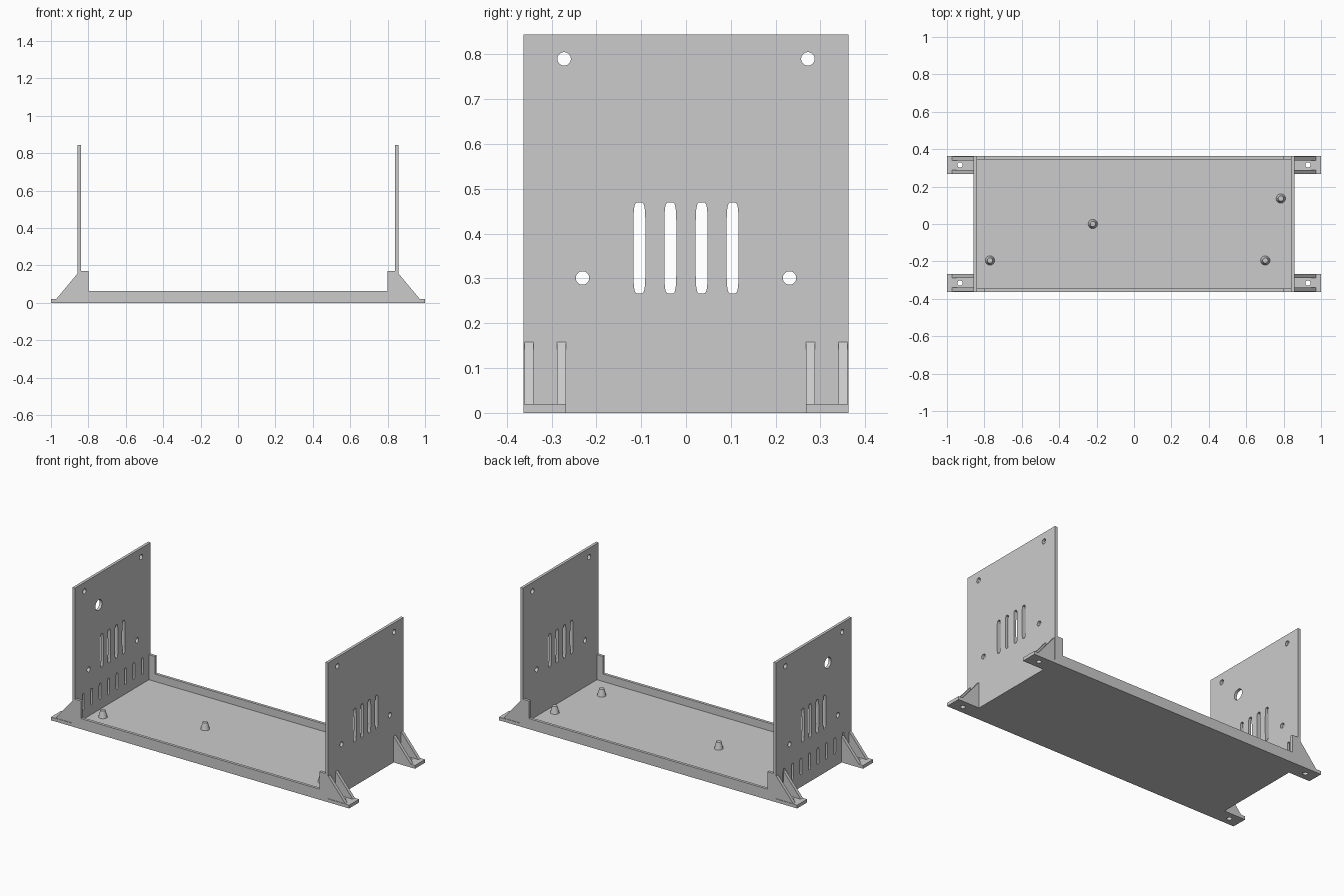
import bpy, bmesh
from math import cos, sin, pi, copysign
from mathutils import Matrix

cube = bpy.data.objects.get("Cube")
if cube:
    bpy.data.objects.remove(cube, do_unlink=True)

grey = bpy.data.materials.new("plain grey")
grey.use_nodes = True
colour = (0.6, 0.6, 0.6, 1)
grey.diffuse_color = colour
grey.node_tree.nodes["Principled BSDF"].inputs["Base Color"].default_value = colour

# Profile planes: columns send profile u, v and thickness w to world axes
PLANES = {
    "x": Matrix(((0, 0, 1, 0), (1, 0, 0, 0), (0, 1, 0, 0), (0, 0, 0, 1))),
    "y": Matrix(((1, 0, 0, 0), (0, 0, -1, 0), (0, 1, 0, 0), (0, 0, 0, 1))),
    "z": Matrix.Identity(4),
}
parts = []


def add_mesh(name, bm):
    mesh = bpy.data.meshes.new(name)
    bmesh.ops.recalc_face_normals(bm, faces=bm.faces)
    bm.to_mesh(mesh)
    bm.free()
    mesh.materials.clear()
    mesh.materials.append(grey)
    obj = bpy.data.objects.new(name, mesh)
    bpy.context.collection.objects.link(obj)
    parts.append(obj)


def sheet(name, plane, low, high, outlines):
    """Extrude an outline, with further outlines as holes, from low to high."""
    curve = bpy.data.curves.new(name + " profile", "CURVE")
    curve.dimensions = "2D"
    curve.fill_mode = "BOTH"
    curve.extrude = (high - low) / 2
    for outline in outlines:
        spline = curve.splines.new("POLY")
        spline.points.add(len(outline) - 1)
        for point, (u, v) in zip(spline.points, outline):
            point.co = (u, v, 0, 1)
        spline.use_cyclic_u = True
    helper = bpy.data.objects.new(name + " profile", curve)
    bpy.context.collection.objects.link(helper)
    graph = bpy.context.evaluated_depsgraph_get()
    mesh = bpy.data.meshes.new_from_object(helper.evaluated_get(graph))
    bm = bmesh.new()
    bm.from_mesh(mesh)
    bpy.data.objects.remove(helper, do_unlink=True)
    bpy.data.curves.remove(curve)
    bpy.data.meshes.remove(mesh)
    bmesh.ops.remove_doubles(bm, verts=bm.verts, dist=1e-5)
    middle = (low + high) / 2
    offset = {"x": (middle, 0, 0), "y": (0, middle, 0), "z": (0, 0, middle)}[plane]
    bm.transform(Matrix.Translation(offset) @ PLANES[plane])
    add_mesh(name, bm)


def rect(u0, u1, v0, v1):
    return [(u0, v0), (u1, v0), (u1, v1), (u0, v1)]


def rounded(u, v, ru, rv, power=1.0, steps=32):
    """Ellipse when power is 1, long rounded slot when it is smaller."""
    points = []
    for i in range(steps):
        a = 2 * pi * (i + 0.5) / steps
        c, s = cos(a), sin(a)
        points.append((u + ru * copysign(abs(c) ** power, c),
                       v + rv * copysign(abs(s) ** power, s)))
    return points


def circle(u, v, r):
    return rounded(u, v, r, r)


HALF_Y, WALL_IN, WALL_OUT, HEIGHT = 0.363, 0.84, 0.857, 0.844
RAIL_IN, FLOOR = 0.346, 0.018

# Floor
sheet("floor", "z", 0, FLOOR, [rect(-WALL_IN, WALL_IN, -RAIL_IN, RAIL_IN)])

# Front and back rails with raised corner posts
half = [(WALL_IN, 0), (WALL_IN, 0.17), (0.8, 0.17), (0.8, 0.064)]
rail = half + [(-x, z) for x, z in reversed(half)]
sheet("front_rail", "y", -HALF_Y, -RAIL_IN, [rail])
sheet("back_rail", "y", RAIL_IN, HALF_Y, [rail])

# Side walls with screw holes and vents; the right one has extra openings
wall = [rect(-HALF_Y, HALF_Y, 0, HEIGHT)]
for side in (-1, 1):
    wall += [circle(side * 0.272, 0.79, 0.015), circle(side * 0.231, 0.301, 0.015)]
wall += [rounded(y, 0.368, 0.0135, 0.102, 0.4) for y in (-0.104, -0.035, 0.035, 0.104)]
extra = [circle(-0.135, 0.655, 0.032)]
extra += [rounded((i - 3.5) * 0.081, 0.125, 0.009, 0.05, 0.4) for i in range(8)]
sheet("left_wall", "x", WALL_IN, WALL_OUT, wall)
sheet("right_wall", "x", -WALL_OUT, -WALL_IN, wall + extra)

# Mounting feet, each with a screw hole and two triangular ribs
for sx, x_name in ((1, "left"), (-1, "right")):
    for sy, y_name in ((-1, "front"), (1, "back")):
        label = y_name + "_" + x_name
        sheet(label + "_foot", "z", 0, 0.02,
              [rect(sx * WALL_OUT, sx, sy * 0.268, sy * HALF_Y),
               circle(sx * 0.93, sy * 0.316, 0.014)])
        triangle = [(sx * WALL_OUT, 0.02), (sx * 0.972, 0.02), (sx * WALL_OUT, 0.158)]
        for rib_name, a, b in (("inner", 0.268, 0.288), ("outer", 0.34, 0.36)):
            low, high = sorted((sy * a, sy * b))
            sheet(label + "_" + rib_name + "_rib", "y", low, high, [triangle])

# Tapered standoffs on the floor
for x, y in ((-0.77, -0.195), (-0.22, 0), (0.785, 0.136), (0.702, -0.195)):
    bm = bmesh.new()
    bmesh.ops.create_cone(bm, cap_ends=True, segments=24, radius1=0.025, radius2=0.014,
                          depth=0.042, matrix=Matrix.Translation((x, y, FLOOR + 0.021)))
    add_mesh("standoff", bm)

# Smooth the round walls while keeping edges sharp
bpy.ops.object.select_all(action="DESELECT")
for obj in parts:
    obj.select_set(True)
bpy.context.view_layer.objects.active = parts[0]
bpy.ops.object.shade_smooth_by_angle()
